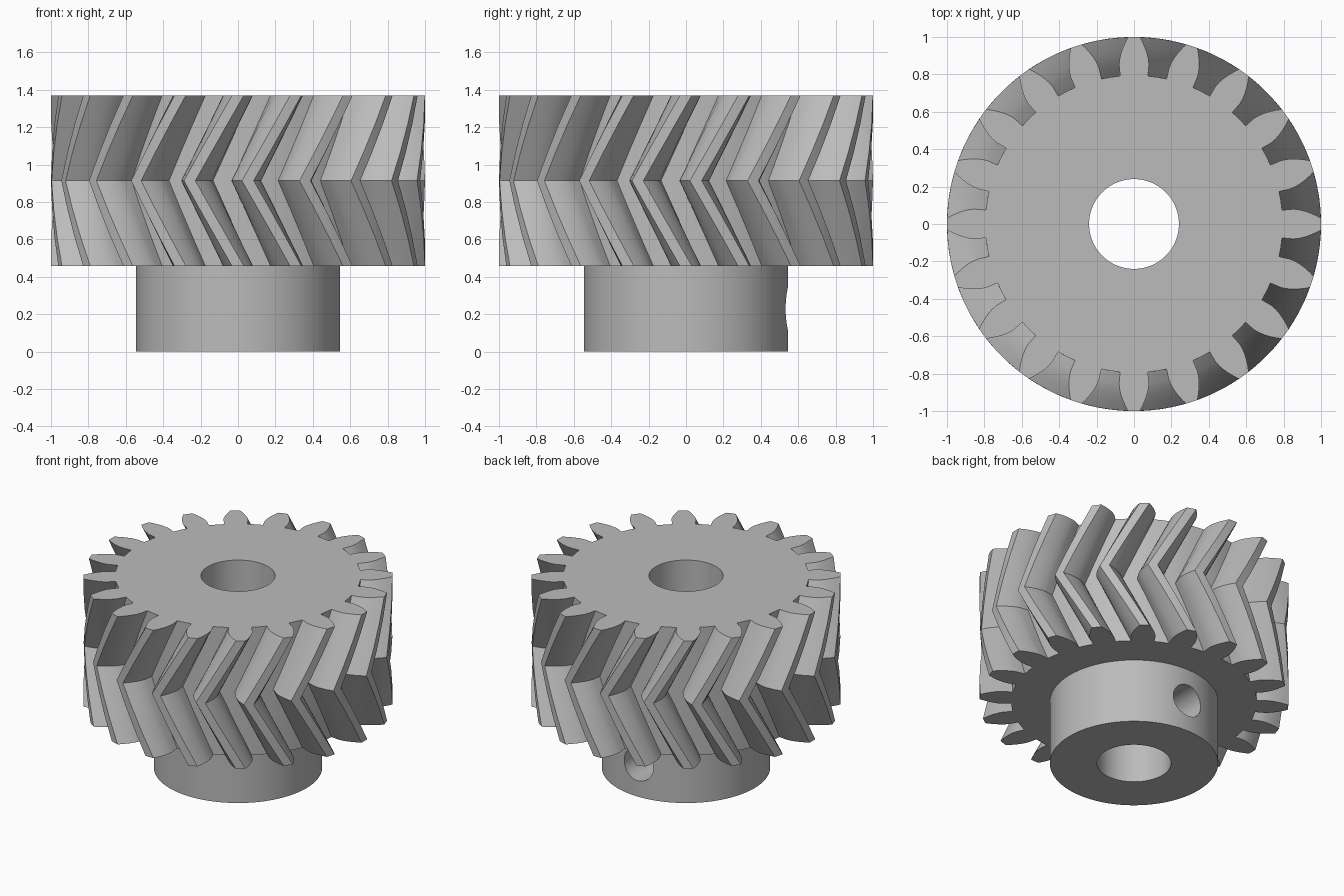
import bpy
import bmesh
from math import acos, cos, pi, radians, sin, sqrt, tan

TEETH = 20
TIP_R, ROOT_R, PITCH_R = 1.0, 0.795, 0.909
BASE_R = PITCH_R * cos(radians(20))
HUB_R, BORE_R, SCREW_R = 0.545, 0.24, 0.115
HUB_TOP, MID, TOP = 0.457, 0.914, 1.37
TWIST = radians(15)
STEPS = 3            # twisted sections per half of the herringbone

cube = bpy.data.objects.get("Cube")
if cube:
    bpy.data.objects.remove(cube, do_unlink=True)

steel = bpy.data.materials.new("grey_steel")
steel.use_nodes = True
steel.diffuse_color = (0.5, 0.5, 0.5, 1)
steel.node_tree.nodes["Principled BSDF"].inputs["Base Color"].default_value = (0.5, 0.5, 0.5, 1)


def involute(r):
    a = acos(min(1, BASE_R / r))
    return tan(a) - a


def half_angle(r):
    """Half the angular tooth thickness at radius r."""
    return pi / (2 * TEETH) + involute(PITCH_R) - involute(max(r, BASE_R))


def gear_outline():
    """Polar points (radius, angle) around the whole toothed profile."""
    radii = [ROOT_R] + [BASE_R + (TIP_R - BASE_R) * i / 5 for i in range(6)]
    flank = [(r, half_angle(r)) for r in radii]
    tooth = [(r, -a) for r, a in flank] + [(TIP_R, 0)] + flank[::-1]
    tooth.append((ROOT_R, pi / TEETH))
    pitch = 2 * pi / TEETH
    return [(r, a + k * pitch) for k in range(TEETH) for r, a in tooth]


def new_object(name, bm):
    bmesh.ops.recalc_face_normals(bm, faces=bm.faces)
    mesh = bpy.data.meshes.new(name)
    bm.to_mesh(mesh)
    bm.free()
    obj = bpy.data.objects.new(name, mesh)
    bpy.context.collection.objects.link(obj)
    mesh.materials.append(steel)
    return obj


def cylinder(name, radius, z0, z1, sides=96):
    bm = bmesh.new()
    bmesh.ops.create_cone(bm, cap_ends=True, segments=sides,
                          radius1=radius, radius2=radius, depth=z1 - z0)
    bmesh.ops.translate(bm, verts=bm.verts, vec=(0, 0, (z0 + z1) / 2))
    return new_object(name, bm)


def select_only(obj):
    bpy.ops.object.select_all(action='DESELECT')
    obj.select_set(True)
    bpy.context.view_layer.objects.active = obj


def cut(obj, cutter):
    mod = obj.modifiers.new("cut", 'BOOLEAN')
    mod.operation, mod.solver, mod.object = 'DIFFERENCE', 'EXACT', cutter
    select_only(obj)
    bpy.ops.object.modifier_apply(modifier=mod.name)


# Herringbone gear: the outline turns clockwise to mid height and back
outline = gear_outline()
bm = bmesh.new()
rings = []
for i in range(2 * STEPS + 1):
    z = HUB_TOP + (TOP - HUB_TOP) * i / (2 * STEPS)
    turn = -TWIST * (1 - abs(i - STEPS) / STEPS)
    rings.append([bm.verts.new((r * cos(a + turn), r * sin(a + turn), z))
                  for r, a in outline])
for low, high in zip(rings, rings[1:]):
    for j in range(len(low)):
        k = (j + 1) % len(low)
        bm.faces.new((low[j], low[k], high[k], high[j]))
bm.faces.new(rings[0][::-1])
bm.faces.new(rings[-1])
gear = new_object("herringbone_gear", bm)

# Hub under the gear
hub = cylinder("hub", HUB_R, 0, HUB_TOP)

# Shaft bore through both, and a set screw hole in the back of the hub
bore = cylinder("bore_cutter", BORE_R, -0.2, TOP + 0.2)
screw = cylinder("screw_cutter", SCREW_R, 0, 0.8, 48)
screw.rotation_euler.x = -pi / 2
screw.location.z = HUB_TOP / 2
bpy.context.view_layer.update()
cut(gear, bore)
cut(hub, bore)
cut(hub, screw)
for cutter in (bore, screw):
    bpy.data.objects.remove(cutter, do_unlink=True)

for part in (gear, hub):
    select_only(part)
    bpy.ops.object.shade_smooth_by_angle(angle=radians(30))
